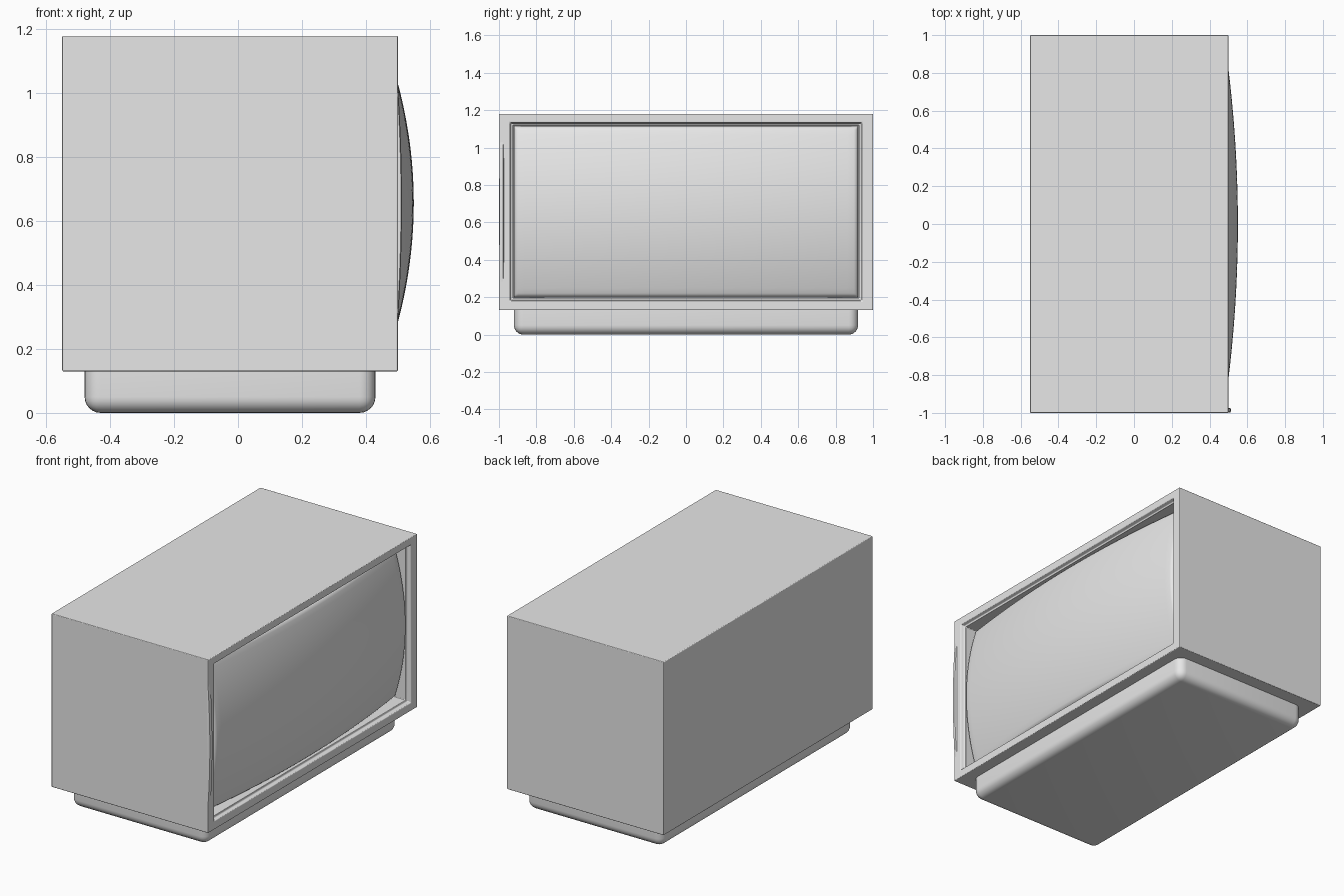
import bpy, bmesh, math

if "Cube" in bpy.data.objects:
    bpy.data.objects.remove(bpy.data.objects["Cube"])

grey = bpy.data.materials.new("light_grey")
grey.diffuse_color = (0.8, 0.8, 0.8, 1)
grey.use_nodes = True
grey.node_tree.nodes["Principled BSDF"].inputs["Base Color"].default_value = grey.diffuse_color


def finish(bm, name, bevel=0.0, segs=3):
    bmesh.ops.recalc_face_normals(bm, faces=bm.faces)
    me = bpy.data.meshes.new(name)
    bm.to_mesh(me)
    bm.free()
    ob = bpy.data.objects.new(name, me)
    bpy.context.collection.objects.link(ob)
    me.materials.append(grey)
    if bevel:
        m = ob.modifiers.new("bevel", 'BEVEL')
        m.width, m.segments = bevel, segs
        m.limit_method, m.angle_limit = 'ANGLE', math.radians(30)
    bpy.ops.object.select_all(action='DESELECT')
    bpy.context.view_layer.objects.active = ob
    ob.select_set(True)
    bpy.ops.object.shade_smooth_by_angle(angle=math.radians(40))
    return ob


def bridge(bm, a, b):
    n = len(a)
    for i in range(n):
        bm.faces.new((a[i], a[(i + 1) % n], b[(i + 1) % n], b[i]))


# cabinet: rectangular rings from the back, round the frame, into the recess
bm = bmesh.new()
rings = []
for x, hy, z0, z1 in [(-0.55, 1.0, 0.13, 1.18), (0.5, 1.0, 0.13, 1.18),
                      (0.5, 0.942, 0.178, 1.135), (0.478, 0.935, 0.185, 1.128),
                      (0.478, 0.925, 0.195, 1.12), (0.38, 0.925, 0.195, 1.12)]:
    rings.append([bm.verts.new((x, y, z)) for y, z in
                  ((-hy, z0), (hy, z0), (hy, z1), (-hy, z1))])
for a, b in zip(rings, rings[1:]):
    bridge(bm, a, b)
bm.faces.new(rings[0])
bm.faces.new(rings[-1])
finish(bm, "cabinet", 0.007, 3)

# screen: domed grid with rounded rim and a skirt into the recess
bm = bmesh.new()
NY, NZ, HY, HZ, ZC, R = 60, 40, 0.92, 0.458, 0.657, 0.022


def coord(i, n, h):
    # evenly spaced, with extra rows packed into the rounded rim
    k = 4
    if i <= k:
        return -h + R * (1 - math.cos(math.pi / 2 * i / k))
    if i >= n - k:
        return h - R * (1 - math.cos(math.pi / 2 * (n - i) / k))
    return (h - R) * (2 * (i - k) / (n - 2 * k) - 1)


def drop(d):
    t = max(0.0, 1 - d / R)
    return R * (1 - math.sqrt(max(0.0, 1 - t * t)))


grid = []
for i in range(NY + 1):
    y = coord(i, NY, HY)
    row = []
    for j in range(NZ + 1):
        z = coord(j, NZ, HZ)
        x = 0.55 - 0.05 * (y / 0.82) ** 2 - 0.05 * (z / 0.375) ** 2
        x -= max(drop(HY - abs(y)), drop(HZ - abs(z)))
        row.append(bm.verts.new((x, y, z + ZC)))
    grid.append(row)
for i in range(NY):
    for j in range(NZ):
        bm.faces.new((grid[i][j], grid[i + 1][j], grid[i + 1][j + 1], grid[i][j + 1]))
edge = ([grid[i][0] for i in range(NY)] + [grid[NY][j] for j in range(NZ)]
        + [grid[i][NZ] for i in range(NY, 0, -1)] + [grid[0][j] for j in range(NZ, 0, -1)])
skirt = [bm.verts.new((0.37, v.co.y, v.co.z)) for v in edge]
bridge(bm, edge, skirt)
bm.faces.new(skirt)
finish(bm, "screen")

# slight swell along the frame's near side bar
bm = bmesh.new()
lens = []
for i in range(25):
    t = i / 12 - 1
    x = 0.495 + 0.018 * (1 - t * t)
    z = 0.657 + 0.44 * t
    lens.append([bm.verts.new(p) for p in ((0.49, -0.998, z), (x - 0.003, -0.998, z), (x, -0.992, z),
                                           (x, -0.978, z), (0.49, -0.968, z))])
for a, b in zip(lens, lens[1:]):
    bridge(bm, a, b)
bm.faces.new(lens[0])
bm.faces.new(lens[-1])
finish(bm, "frame_swell")

# plinth: box with rounded sides and underside
bm = bmesh.new()
bmesh.ops.create_cube(bm, size=1)
for v in bm.verts:
    v.co = (-0.025 + v.co.x * 0.91, v.co.y * 1.84, 0.07 + v.co.z * 0.14)
soft = [e for e in bm.edges if min(v.co.z for v in e.verts) < 0.01]
bmesh.ops.bevel(bm, geom=soft, offset=0.05, segments=6, profile=0.5, affect='EDGES')
finish(bm, "plinth")
